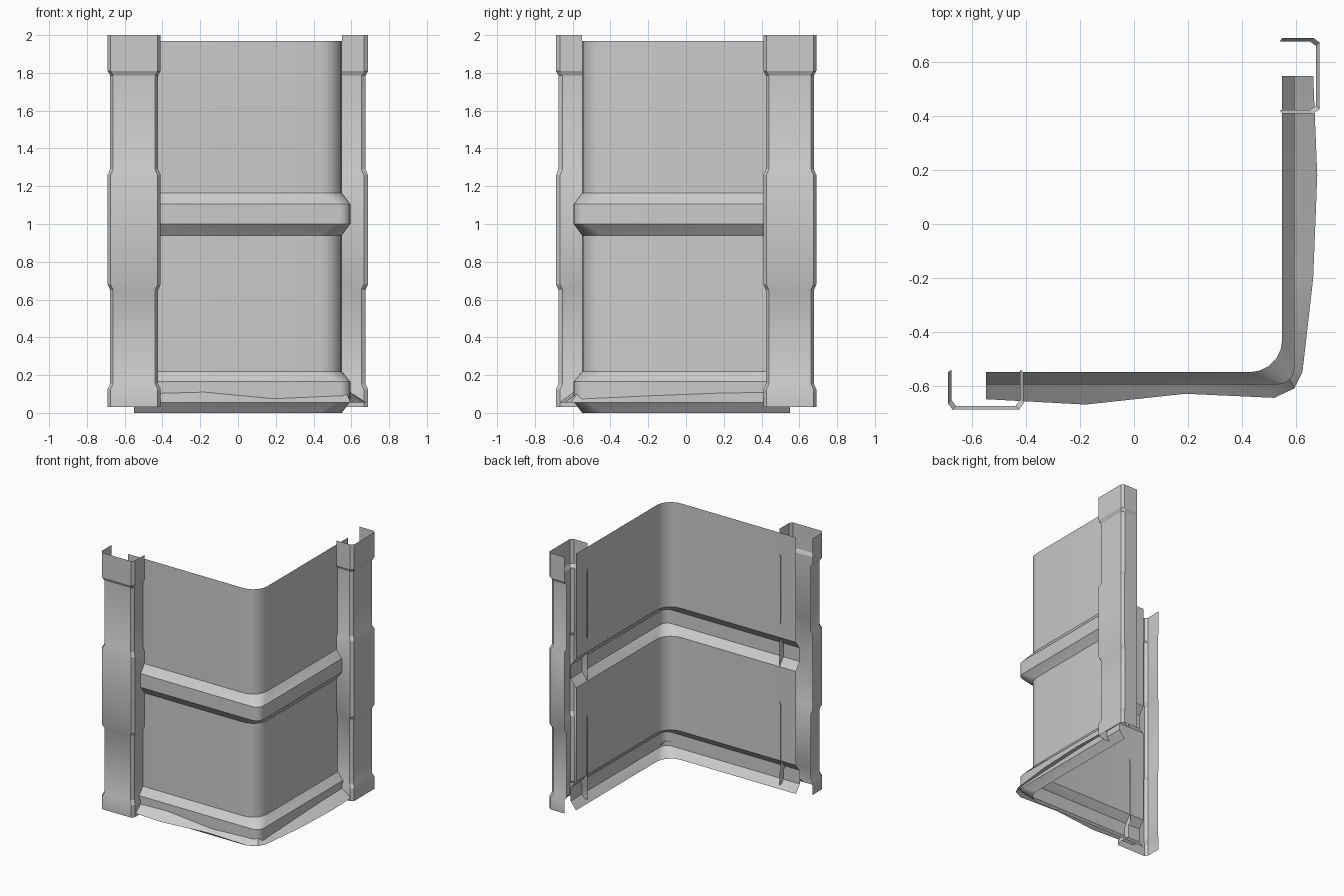
import bpy, bmesh, math

old = bpy.data.objects.get("Cube")
if old:
    bpy.data.objects.remove(old, do_unlink=True)

metal = bpy.data.materials.new("light_grey_metal")
metal.use_nodes = True
GREY = (0.6, 0.6, 0.6, 1)
metal.diffuse_color = GREY
metal.node_tree.nodes["Principled BSDF"].inputs["Base Color"].default_value = GREY


def sheet(name, rows, angle=25):
    """Skin a stack of equally long point rows, bottom row first."""
    bm = bmesh.new()
    grid = [[bm.verts.new(p) for p in row] for row in rows]
    for low, high in zip(grid, grid[1:]):
        for i in range(len(low) - 1):
            bm.faces.new((low[i], low[i + 1], high[i + 1], high[i]))
    mesh = bpy.data.meshes.new(name)
    bm.to_mesh(mesh)
    bm.free()
    mesh.materials.append(metal)
    obj = bpy.data.objects.new(name, mesh)
    bpy.context.collection.objects.link(obj)
    bpy.ops.object.select_all(action='DESELECT')
    obj.select_set(True)
    bpy.context.view_layer.objects.active = obj
    bpy.ops.object.shade_smooth_by_angle(angle=math.radians(angle))
    return obj


END = 0.55     # half length of the wall
RIB = 0.045    # how far the ribs stand out


def corner_path(offset, z, radius, steps=5):
    """L-shaped run along the front and left sides with a rounded corner."""
    d = END + offset
    c = d - radius
    pts = [(-END, -d, z)]
    for i in range(steps + 1):
        a = math.radians(-90 + 90 * i / steps)
        pts.append((c + radius * math.cos(a), -c + radius * math.sin(a), z))
    return pts + [(d, END, z)]


# Corner wall with two pressed ribs
profile = [(0, 0), (RIB, 0.06), (RIB, 0.165), (0, 0.22),
           (0, 0.94), (RIB, 1.0), (RIB, 1.105), (0, 1.165), (0, 1.97)]
sheet("corner_wall", [corner_path(o, z, 0.06 if o else 0.12) for o, z in profile])

# Uneven skirt flaring out from the lower rib
b = END + RIB
outer = [(-0.55, -0.65), (-0.18, -0.67), (0.19, -0.63), (0.52, -0.645),
         (0.595, -0.61), (0.625, -0.55), (0.665, -0.2), (0.68, 0.18), (0.665, 0.55)]
inner = [(-0.55, -b, 0.1), (-0.18, -b, 0.11), (0.19, -b, 0.075), (0.53, -b, 0.09),
         (0.577, -0.577, 0.1), (b, -0.53, 0.075), (b, -0.2, 0.09),
         (b, 0.18, 0.105), (b, 0.55, 0.11)]
sheet("flared_skirt", [[(x, y, 0.055) for x, y in outer], inner], 40)


# Open channel posts, stepped between wide and narrow sections
def post_section(inset, z):
    w = 0.14 - inset
    front = -0.688 + inset
    back = -END + inset * 0.7
    half = [(w, back), (w, front + 0.022), (w - 0.016, front)]
    pts = [(-x, y) for x, y in half] + [(x, y) for x, y in reversed(half)]
    return [(x - END, y, z) for x, y in pts]


IN = 0.013
levels = [(0, 0.03), (0, 0.125), (IN, 0.155), (IN, 0.65), (0, 0.68),
          (0, 1.26), (IN, 1.29), (IN, 1.785), (0, 1.81), (0, 2.0)]
rows = [post_section(i, z) for i, z in levels]
sheet("right_post", rows)
sheet("left_post", [[(-y, -x, z) for x, y, z in reversed(row)] for row in rows])
